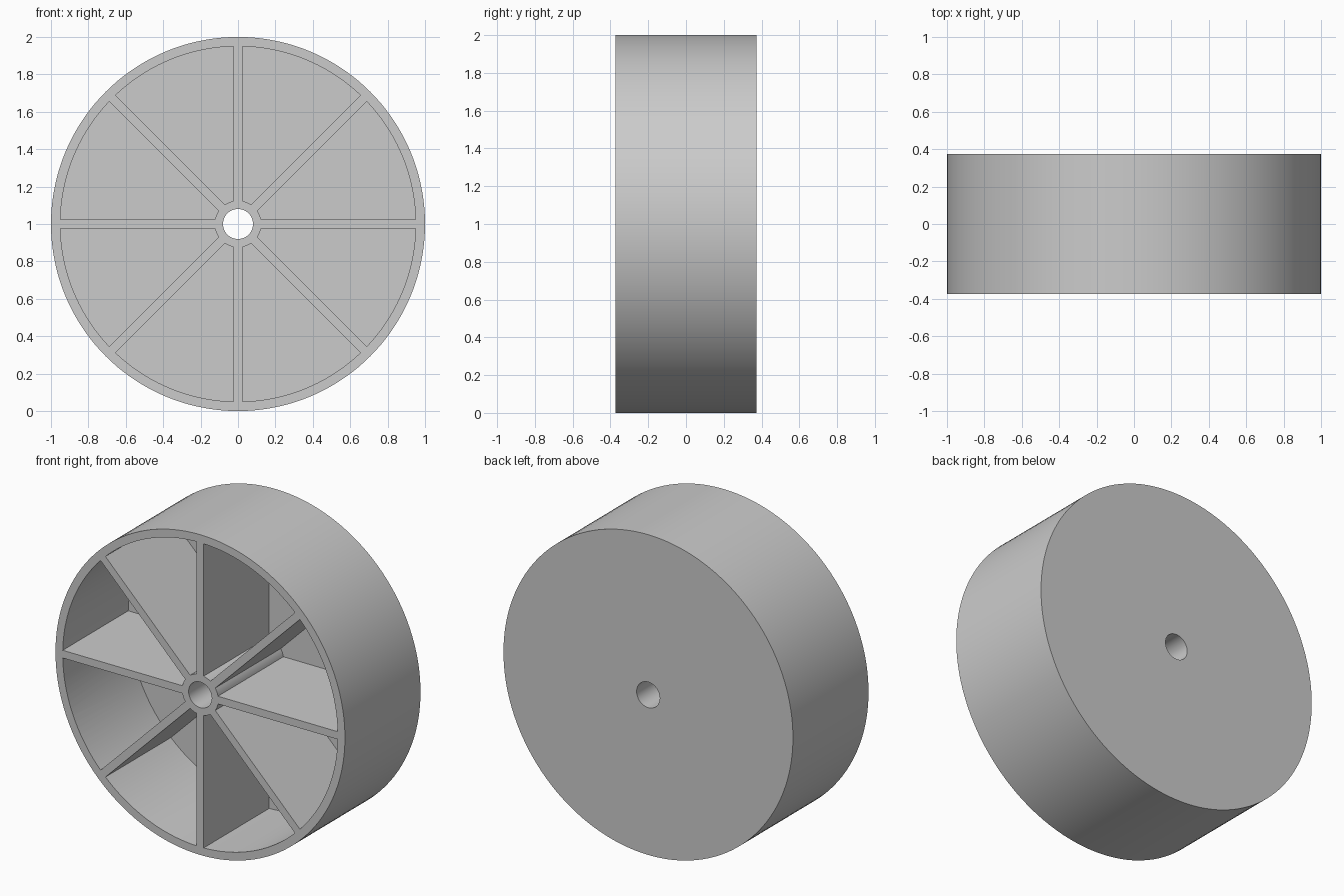
import bpy
import bmesh
from math import sin, cos, asin, pi

RADIUS, HALF_DEPTH = 1.0, 0.373
BORE, HUB, RIM_INNER = 0.08, 0.125, 0.95
RIB_HALF, PLATE = 0.024, 0.1
RIBS, SEGMENTS = 8, 144
CENTRE_Z = 1.0

cube = bpy.data.objects.get("Cube")
if cube:
    bpy.data.objects.remove(cube, do_unlink=True)

grey = bpy.data.materials.new("plain grey")
grey.use_nodes = True
colour = (0.6, 0.6, 0.6, 1.0)
grey.diffuse_color = colour
for node in grey.node_tree.nodes:
    if node.type == 'BSDF_PRINCIPLED':
        node.inputs["Base Color"].default_value = colour


def make_object(name, bm):
    bmesh.ops.recalc_face_normals(bm, faces=bm.faces)
    mesh = bpy.data.meshes.new(name)
    bm.to_mesh(mesh)
    bm.free()
    mesh.materials.append(grey)
    obj = bpy.data.objects.new(name, mesh)
    bpy.context.collection.objects.link(obj)
    return obj


def point(r, angle, y):
    return (r * cos(angle), y, CENTRE_Z + r * sin(angle))


def solid_wheel():
    # Rectangular profile turned around the axle, leaving the bore open
    bm = bmesh.new()
    profile = [(BORE, -HALF_DEPTH), (RADIUS, -HALF_DEPTH),
               (RADIUS, HALF_DEPTH), (BORE, HALF_DEPTH)]
    rings = [[bm.verts.new(point(r, 2 * pi * i / SEGMENTS, y)) for r, y in profile]
             for i in range(SEGMENTS)]
    for i, a in enumerate(rings):
        b = rings[(i + 1) % SEGMENTS]
        for j in range(4):
            k = (j + 1) % 4
            bm.faces.new((a[j], a[k], b[k], b[j]))
    return make_object("wheel", bm)


def arc(r, middle, steps):
    # Arc between two neighbouring ribs of constant thickness
    half = pi / RIBS - asin(RIB_HALF / r)
    return [(r, middle + half * (2 * i / steps - 1)) for i in range(steps + 1)]


def pocket_cutters():
    # One wedge between each pair of ribs, stopping at the back plate
    bm = bmesh.new()
    for n in range(RIBS):
        middle = (n + 0.5) * 2 * pi / RIBS
        outline = arc(RIM_INNER, middle, 18) + arc(HUB, middle, 6)[::-1]
        front = [bm.verts.new(point(r, a, -HALF_DEPTH - 0.1)) for r, a in outline]
        back = [bm.verts.new(point(r, a, HALF_DEPTH - PLATE)) for r, a in outline]
        bm.faces.new(front)
        bm.faces.new(back[::-1])
        for i in range(len(outline)):
            j = (i + 1) % len(outline)
            bm.faces.new((front[i], back[i], back[j], front[j]))
    return make_object("pocket_cutters", bm)


# Carve the pockets so rim, ribs, hub and back plate stay one solid
wheel = solid_wheel()
cutters = pocket_cutters()
cutters.hide_render = True
cut = wheel.modifiers.new("pockets", 'BOOLEAN')
cut.operation = 'DIFFERENCE'
cut.solver = 'EXACT'
cut.object = cutters

bpy.ops.object.select_all(action='DESELECT')
wheel.select_set(True)
bpy.context.view_layer.objects.active = wheel
bpy.ops.object.modifier_apply(modifier=cut.name)
bpy.data.objects.remove(cutters, do_unlink=True)

# Smooth curved walls, sharp rims
bpy.ops.object.shade_smooth_by_angle(angle=pi / 6)
